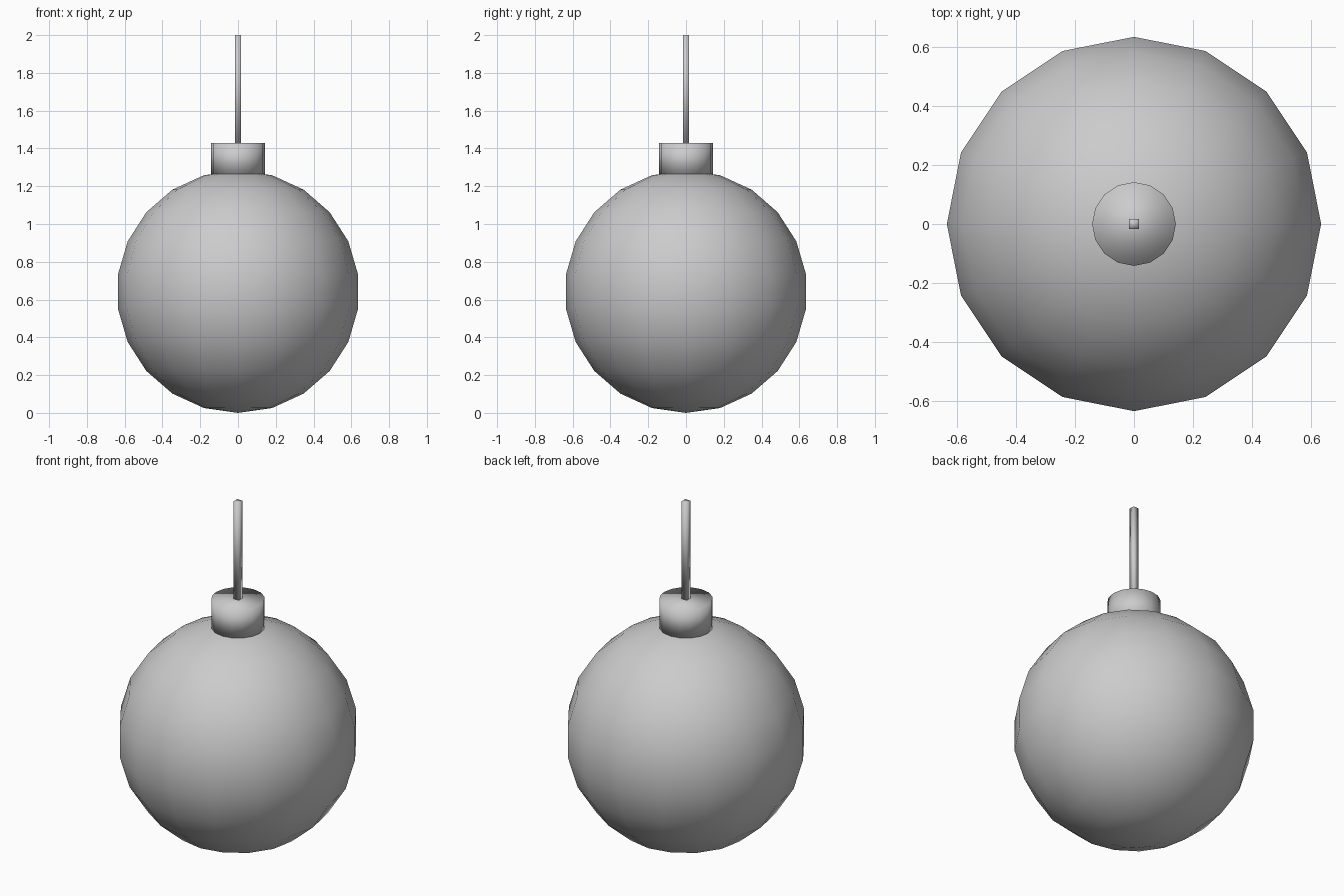
import bpy
from math import pi

if "Cube" in bpy.data.objects:
    bpy.data.objects.remove(bpy.data.objects["Cube"])


def finish(name):
    # Name the new part and give it soft shading all over
    obj = bpy.context.object
    obj.name = name
    bpy.ops.object.shade_smooth()
    return obj


def cylinder(name, sides, radius, z0, z1, turn=0.0):
    bpy.ops.mesh.primitive_cylinder_add(
        vertices=sides, radius=radius, depth=z1 - z0,
        location=(0, 0, (z0 + z1) / 2), rotation=(0, 0, turn))
    return finish(name)


# Bauble: 16 segments, 11 rings
R = 0.642
bpy.ops.mesh.primitive_uv_sphere_add(
    segments=16, ring_count=11, radius=R, location=(0, 0, R))
finish("bauble")

# Cap sitting on the top of the bauble
cylinder("cap", 16, 0.142, 1.26, 1.43)

# Thin square hanging string
cylinder("string", 4, 0.024, 1.43, 2.0, pi / 4)
